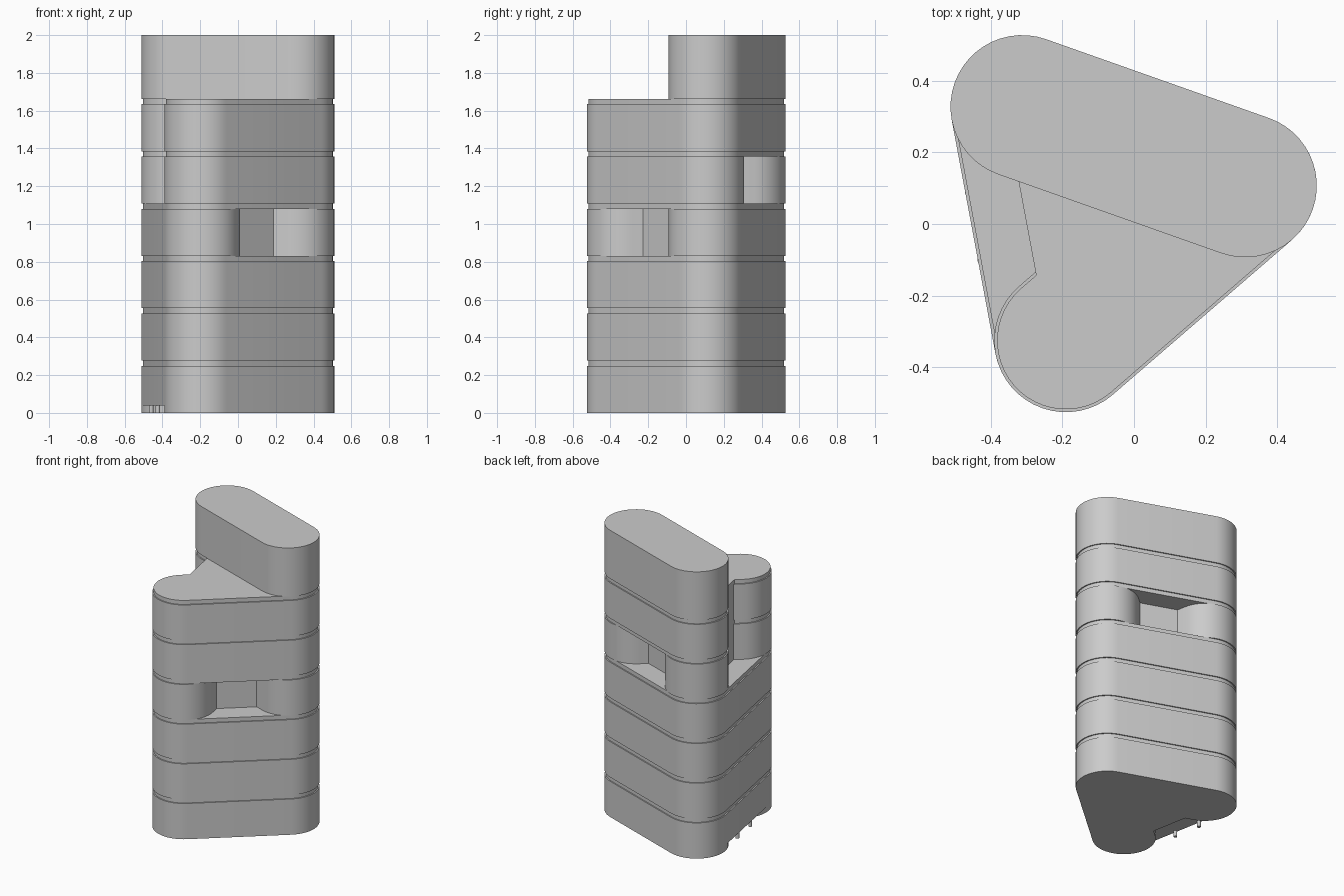
import bpy, bmesh, math
from mathutils import Vector

if "Cube" in bpy.data.objects:
    bpy.data.objects.remove(bpy.data.objects["Cube"])

RADIUS = 0.2          # corner rounding
DEPTH = 0.152         # how far a recess reaches in
GROOVE = 0.008        # how far the joints are set back
STEP = 0.277          # storey height
SLAB = 0.028          # joint height
# Corners of the triangular plan, counter-clockwise: front, right, left
CORNERS = [Vector((-0.19, -0.325)), Vector((0.31, 0.107)), Vector((-0.312, 0.327))]
FRONT, BACK, LEFT = 0, 1, 2   # sides, each starting at the corner of that index

concrete = bpy.data.materials.new("pale grey concrete")
concrete.diffuse_color = (0.6, 0.6, 0.6, 1)
concrete.use_nodes = True
concrete.node_tree.nodes["Principled BSDF"].inputs["Base Color"].default_value = concrete.diffuse_color


def finish(name, bm):
    """Turn a bmesh into a named, smooth-shaded object."""
    bmesh.ops.recalc_face_normals(bm, faces=bm.faces)
    mesh = bpy.data.meshes.new(name)
    bm.to_mesh(mesh)
    bm.free()
    mesh.materials.append(concrete)
    ob = bpy.data.objects.new(name, mesh)
    bpy.context.collection.objects.link(ob)
    bpy.ops.object.select_all(action='DESELECT')
    ob.select_set(True)
    bpy.context.view_layer.objects.active = ob
    bpy.ops.object.shade_smooth_by_angle(angle=math.radians(30))


def prism(name, outline, z0, z1):
    bm = bmesh.new()
    low = [bm.verts.new((p.x, p.y, z0)) for p in outline]
    high = [bm.verts.new((p.x, p.y, z1)) for p in outline]
    bm.faces.new(low)
    bm.faces.new(high)
    n = len(outline)
    for i in range(n):
        j = (i + 1) % n
        bm.faces.new((low[i], low[j], high[j], high[i]))
    finish(name, bm)


def outward(p, q):
    d = (q - p).normalized()
    return Vector((d.y, -d.x))


def arc(centre, r, n0, n1):
    """Counter-clockwise arc between two outward normals."""
    a0, a1 = math.atan2(n0.y, n0.x), math.atan2(n1.y, n1.x)
    sweep = (a1 - a0) % (2 * math.pi)
    steps = max(2, round(sweep / math.radians(7.5)))
    angles = [a0 + sweep * i / steps for i in range(steps + 1)]
    return [centre + r * Vector((math.cos(a), math.sin(a))) for a in angles]


def inner_corner(p, normal, along, side_normal, r):
    """Point where the flank of a rounded wing meets the recessed wall."""
    start = p + normal * r
    t = (RADIUS - DEPTH - (start - p).dot(side_normal)) / along.dot(side_normal)
    return start + along * t


def plan(recessed=(), inset=0.0):
    """Rounded triangle, with any listed side pulled in between its corners."""
    r = RADIUS - inset
    points = []
    for i in range(3):
        prev, p, nxt = CORNERS[i - 1], CORNERS[i], CORNERS[(i + 1) % 3]
        before, after = outward(prev, p), outward(p, nxt)
        n0, n1 = before, after
        if (i - 1) % 3 in recessed:
            n0 = -after
            points.append(inner_corner(p, n0, (nxt - p).normalized(), before, r))
        if i in recessed:
            n1 = -before
        points += arc(p, r, n0, n1)
        if i in recessed:
            points.append(inner_corner(p, n1, (prev - p).normalized(), after, r))
    return points


# Ground storey: low undercut on the left, then the full plan
prism("ground_base", plan([LEFT]), 0, 0.04)
prism("storey_1", plan(), 0.04, STEP - SLAB)

# Storeys above, with their recessed terraces
terraces = [(), (), (FRONT,), (BACK, LEFT), (LEFT,)]
for k, sides in enumerate(terraces, 1):
    prism(f"storey_{k + 1}", plan(sides), k * STEP, (k + 1) * STEP - SLAB)

# Set-back joints between storeys; the upper two follow the left terrace
for k in range(1, 7):
    sides = (LEFT,) if k > 4 else ()
    prism(f"joint_{k}", plan(sides, GROOVE), k * STEP - SLAB, k * STEP)

# Top block: rounded bar along the back
right, left = CORNERS[1], CORNERS[2]
n = outward(right, left)
prism("top_block", arc(right, RADIUS, -n, n) + arc(left, RADIUS, n, -n), 6 * STEP, 2)

# Little columns under the left overhang
for k, (x, y) in enumerate([(-0.425, -0.1), (-0.46, 0.09)], 1):
    circle = [Vector((x + 0.012 * math.cos(a * math.pi / 8),
                      y + 0.012 * math.sin(a * math.pi / 8))) for a in range(16)]
    prism(f"column_{k}", circle, 0, 0.04)
